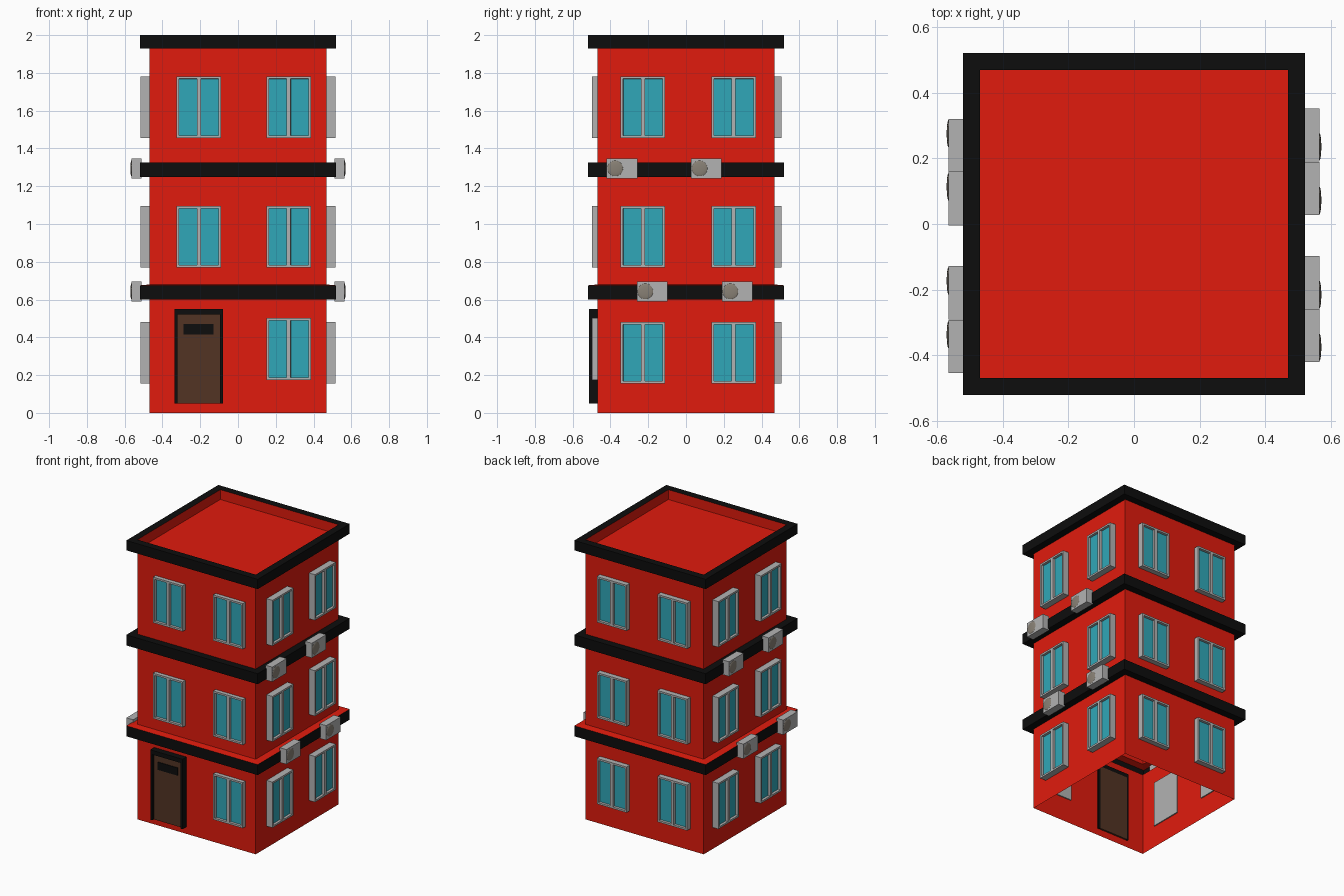
import bpy, bmesh
from math import radians
from mathutils import Matrix

if "Cube" in bpy.data.objects:
    bpy.data.objects.remove(bpy.data.objects["Cube"])


def material(name, r, g, b):
    m = bpy.data.materials.new(name)
    m.diffuse_color = (r, g, b, 1)
    m.use_nodes = True
    m.node_tree.nodes["Principled BSDF"].inputs["Base Color"].default_value = m.diffuse_color
    return m


RED = material("red_wall", 0.75, 0.011, 0.004)
BLACK = material("black_trim", 0.004, 0.004, 0.004)
GREY = material("grey_frame", 0.45, 0.45, 0.45)
GLASS = material("blue_glass", 0.03, 0.39, 0.48)
BROWN = material("brown_door", 0.085, 0.034, 0.017)
FAN = material("fan_grey", 0.25, 0.22, 0.18)


def finish(name, bm, mats, angle=0):
    """Turn a bmesh (built facing -y) into an object on the wall at this angle."""
    bm.transform(Matrix.Rotation(radians(angle), 4, 'Z'))
    me = bpy.data.meshes.new(name)
    bm.to_mesh(me)
    bm.free()
    for m in mats:
        me.materials.append(m)
    ob = bpy.data.objects.new(name, me)
    bpy.context.collection.objects.link(ob)
    return ob


def box(name, x0, x1, y0, y1, z0, z1, mat, angle=0):
    bm = bmesh.new()
    mid = ((x0 + x1) / 2, (y0 + y1) / 2, (z0 + z1) / 2)
    scale = Matrix.Diagonal((x1 - x0, y1 - y0, z1 - z0, 1))
    bmesh.ops.create_cube(bm, size=1, matrix=Matrix.Translation(mid) @ scale)
    return finish(name, bm, [mat], angle)


# Building shell: square rings (half width, height, black segment above?), open below
W, B = 0.468, 0.52
profile = [(W, 0, 0), (W, 0.60, 1), (B, 0.60, 1), (B, 0.675, 0),
           (W, 0.68, 0), (W, 1.25, 1), (B, 1.25, 1), (B, 1.325, 1),
           (W, 1.325, 0), (W, 1.93, 1), (B, 1.93, 1), (B, 2.0, 1),
           (W, 2.0, 0), (W, 1.93, 0)]
bm = bmesh.new()
rings = [[bm.verts.new((sx * h, sy * h, z)) for sx, sy in ((-1, -1), (1, -1), (1, 1), (-1, 1))]
         for h, z, _ in profile]
for a, b, p in zip(rings, rings[1:], profile):
    for i in range(4):
        j = (i + 1) % 4
        bm.faces.new((a[i], a[j], b[j], b[i])).material_index = p[2]
bm.faces.new(rings[-1])
finish("building_shell", bm, [RED, BLACK])


def window(name, cx, z0, z1, out, angle):
    """Double window: gridded front with two recessed panes, closed box behind."""
    w, rim, mul = 0.1175, 0.013, 0.011
    xs = [cx + v for v in (-w, -w + rim, -mul, mul, w - rim, w)]
    zs = [z0, z0 + rim, z1 - rim, z1]
    bm = bmesh.new()
    grid = [[bm.verts.new((x, -out, z)) for x in xs] for z in zs]
    panes = []
    for r in range(3):
        for c in range(5):
            f = bm.faces.new((grid[r][c], grid[r][c + 1], grid[r + 1][c + 1], grid[r + 1][c]))
            if r == 1 and c in (1, 3):
                panes.append(f)
    # Sides and back
    edges = [e for e in bm.edges if e.is_boundary]
    for v in bmesh.ops.extrude_edge_only(bm, edges=edges)["geom"]:
        if isinstance(v, bmesh.types.BMVert):
            v.co.y = -0.46
    bmesh.ops.edgeloop_fill(bm, edges=[e for e in bm.edges if e.is_boundary])
    # Recessed panes, with their reveals made by the inset
    bmesh.ops.inset_individual(bm, faces=panes, thickness=0.0005, depth=0)
    for f in panes:
        f.material_index = 1
        for v in f.verts:
            v.co.y += 0.018
    bmesh.ops.recalc_face_normals(bm, faces=bm.faces[:])
    finish(name, bm, [GREY, GLASS], angle)


# Windows on every wall: (side, angle, positions along wall, reach from centre)
walls = [("front", 0, (-0.207, 0.268), 0.497),
         ("right", 90, (-0.228, 0.252), 0.515),
         ("back", 180, (-0.235, 0.245), 0.505),
         ("left", -90, (-0.252, 0.228), 0.515)]
for side, angle, spots, out in walls:
    for floor, (z0, z1) in enumerate(((0.155, 0.482), (0.77, 1.095), (1.455, 1.782))):
        for n, cx in enumerate(spots):
            if side == "front" and floor == 0:
                if n == 0:
                    continue  # door goes here
                z0, z1 = z0 + 0.02, z1 + 0.02
            window(f"{side}_window_{floor}_{n}", cx, z0, z1, out, angle)

# Door with frame and dark slot
box("door_leaf", -0.32, -0.095, -0.495, -0.455, 0.05, 0.52, BROWN)
box("door_frame_left", -0.335, -0.32, -0.513, -0.458, 0.05, 0.52, BLACK)
box("door_frame_right", -0.095, -0.08, -0.513, -0.458, 0.05, 0.52, BLACK)
box("door_frame_top", -0.335, -0.08, -0.513, -0.458, 0.52, 0.55, BLACK)
box("door_slot", -0.288, -0.13, -0.5, -0.494, 0.415, 0.47, BLACK)


def air_unit(name, x0, z0, angle):
    """Cooling box with a shallow round fan cover at its left end."""
    box(name + "_case", x0, x0 + 0.162, -0.565, -0.512, z0, z0 + 0.105, GREY, angle)
    bm = bmesh.new()
    place = Matrix.Translation((x0 + 0.045, -0.564, z0 + 0.053)) @ Matrix.Diagonal((1, 0.14, 1, 1))
    bmesh.ops.create_uvsphere(bm, u_segments=24, v_segments=12, radius=0.042, matrix=place)
    for f in bm.faces:
        f.smooth = True
    finish(name + "_fan", bm, [FAN], angle)


# Cooling units along both black bands on the right and left walls
for side, angle, upper, lower in (("right", 90, (-0.42, 0.027), (-0.26, 0.19)),
                                  ("left", -90, (-0.32, 0.128), (-0.158, 0.292))):
    for level, z0, spots in (("upper", 1.241, upper), ("lower", 0.59, lower)):
        for n, x0 in enumerate(spots):
            air_unit(f"{side}_{level}_air_unit_{n}", x0, z0, angle)
